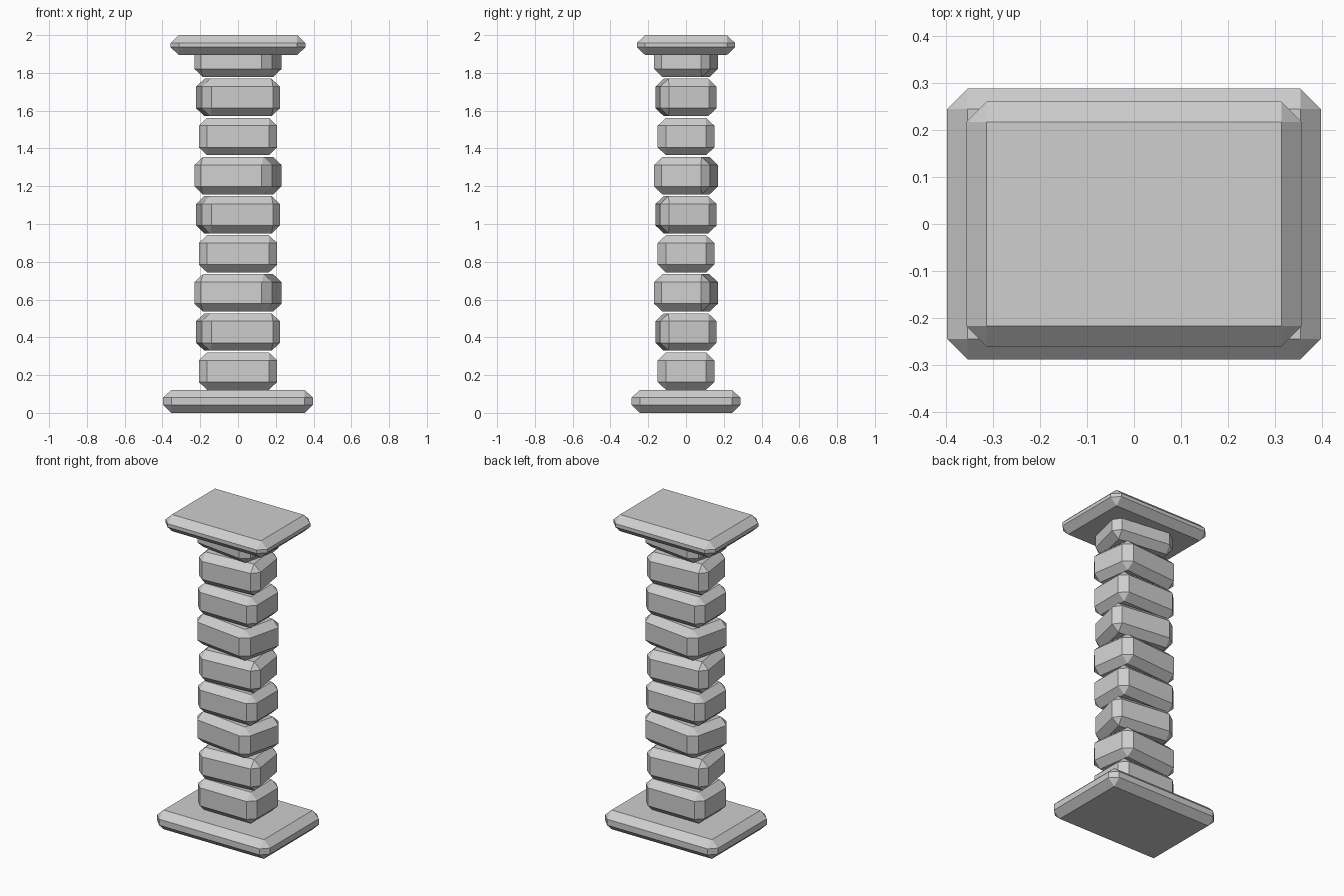
import bpy
import bmesh
from math import radians
from mathutils import Matrix, Vector

cube = bpy.data.objects.get("Cube")
if cube:
    bpy.data.objects.remove(cube, do_unlink=True)

# Single stone colour
stone = bpy.data.materials.new("grey_stone")
stone.use_nodes = True
GREY = (0.62, 0.62, 0.62, 1.0)
stone.diffuse_color = GREY
stone.node_tree.nodes["Principled BSDF"].inputs["Base Color"].default_value = GREY

CHAMFER = 0.044
SQUASH = 0.95    # chamfers are slightly shallower vertically
ASPECT = 1.375   # column width over depth; twists follow this stretch


def chamfered_slab(name, width, depth, bottom, top, twist=0.0):
    """Box with chamfered edges, twisted within the stretched column plan."""
    bm = bmesh.new()
    bmesh.ops.create_cube(bm, size=1)
    bmesh.ops.scale(bm, vec=Vector((width, depth, (top - bottom) / SQUASH)), verts=bm.verts)
    bmesh.ops.bevel(bm, geom=bm.edges[:], offset=CHAMFER, offset_type='OFFSET',
                    segments=1, affect='EDGES', profile=0.5)
    stretch = Matrix.Diagonal((ASPECT, 1, 1, 1))
    spin = stretch @ Matrix.Rotation(radians(twist), 4, 'Z') @ stretch.inverted()
    bm.transform(spin @ Matrix.Diagonal((1, 1, SQUASH, 1)))
    bmesh.ops.recalc_face_normals(bm, faces=bm.faces[:])
    mesh = bpy.data.meshes.new(name)
    bm.to_mesh(mesh)
    bm.free()
    mesh.materials.append(stone)
    obj = bpy.data.objects.new(name, mesh)
    obj.location.z = (bottom + top) / 2
    bpy.context.collection.objects.link(obj)
    return obj


# Foot and capital slabs
chamfered_slab("base_slab", 0.794, 0.576, 0, 0.122)
chamfered_slab("top_slab", 0.714, 0.52, 1.894, 2)

# Stacked shaft blocks with a repeating three-step twist
TWISTS = (0, 6, -10)
PITCH = 0.207
for i in range(9):
    bottom = 0.122 + i * PITCH
    chamfered_slab(f"shaft_block_{i + 1}", 0.415, 0.30, bottom, bottom + 0.198, TWISTS[i % 3])
